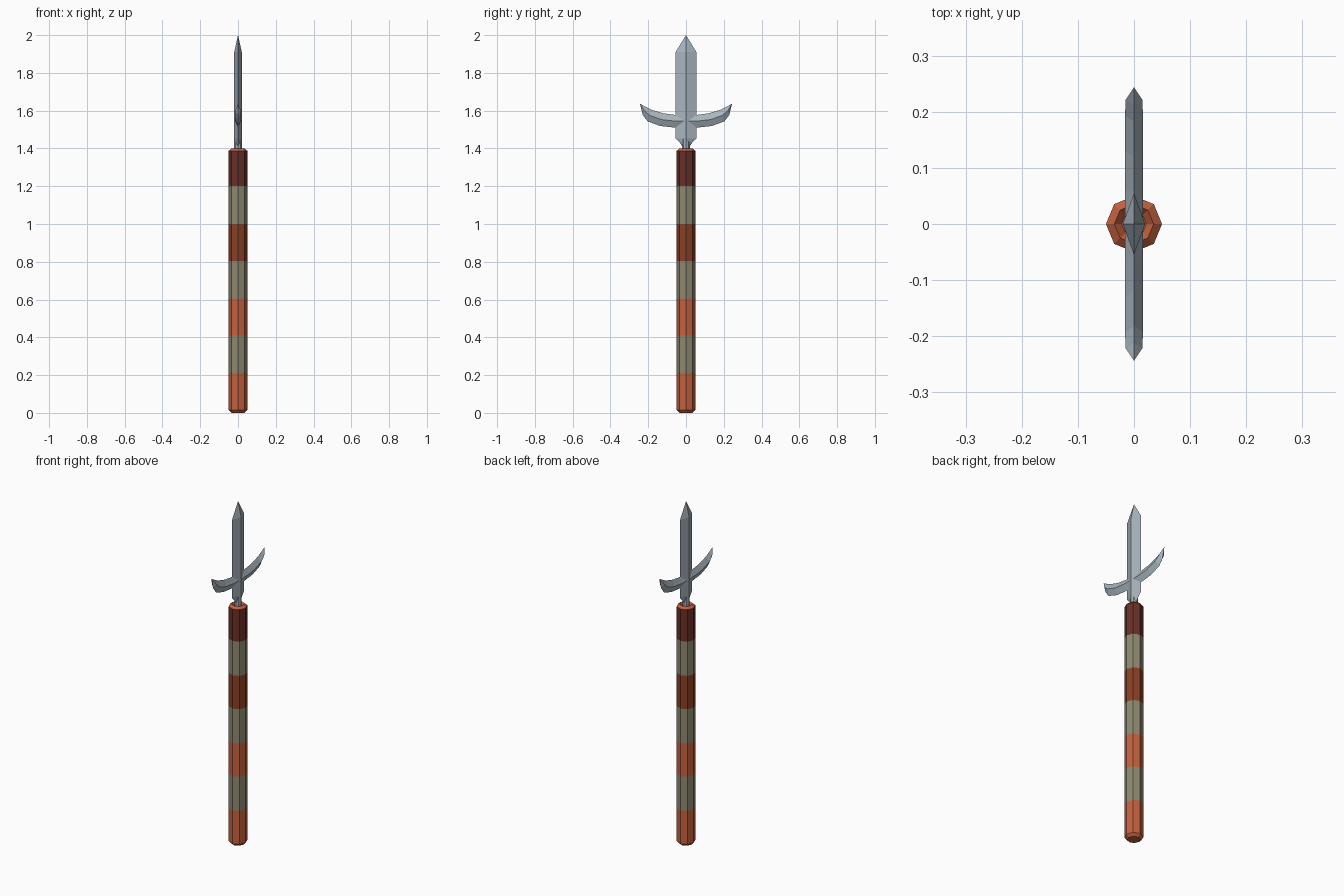
import bpy, bmesh, math

if "Cube" in bpy.data.objects:
    bpy.data.objects.remove(bpy.data.objects["Cube"])


def material(name, rgb):
    m = bpy.data.materials.new(name)
    m.diffuse_color = (*rgb, 1)
    m.use_nodes = True
    m.node_tree.nodes["Principled BSDF"].inputs["Base Color"].default_value = m.diffuse_color
    return m


ORANGE = material("orange", (0.55, 0.12, 0.05))
GREY = material("khaki_grey", (0.27, 0.25, 0.16))
BROWN = material("red_brown", (0.25, 0.05, 0.018))
MAROON = material("maroon", (0.14, 0.03, 0.021))
STEEL = material("steel", (0.39, 0.46, 0.51))


def loft(name, rings, mats, band=lambda i: 0):
    """Skin a list of equal-sized rings and cap the ends."""
    bm = bmesh.new()
    loops = [[bm.verts.new(p) for p in r] for r in rings]
    n = len(loops[0])
    for i in range(len(loops) - 1):
        a, b = loops[i], loops[i + 1]
        for k in range(n):
            j = (k + 1) % n
            f = bm.faces.new((a[k], a[j], b[j], b[k]))
            f.material_index = band(i)
    bm.faces.new(loops[0][::-1]).material_index = band(0)
    bm.faces.new(loops[-1]).material_index = band(len(loops) - 2)
    bmesh.ops.remove_doubles(bm, verts=bm.verts, dist=1e-5)
    bmesh.ops.recalc_face_normals(bm, faces=bm.faces)
    me = bpy.data.meshes.new(name)
    bm.to_mesh(me)
    bm.free()
    for m in mats:
        me.materials.append(m)
    ob = bpy.data.objects.new(name, me)
    bpy.context.collection.objects.link(ob)
    return ob


def octagon(r, z):
    return [(r * math.cos(k * math.pi / 4), r * math.sin(k * math.pi / 4), z)
            for k in range(8)]


def diamond(x, y, z):
    return [(x, 0, z), (0, y, z), (-x, 0, z), (0, -y, z)]


# Shaft: banded octagon with chamfered ends and a shallow socket on top
shaft = [(0.035, 0), (0.05, 0.015), (0.05, 0.21), (0.05, 0.41), (0.05, 0.605),
         (0.05, 0.805), (0.05, 1.0), (0.05, 1.2), (0.05, 1.387),
         (0.035, 1.4), (0.022, 1.385)]
bands = [0, 0, 1, 0, 1, 2, 1, 3, 0, 0]
loft("shaft", [octagon(r, z) for r, z in shaft],
     [ORANGE, GREY, BROWN, MAROON], lambda i: bands[i])

# Neck between shaft and blade
loft("blade_neck", [octagon(0.02, 1.37), octagon(0.02, 1.42),
                    diamond(0.02, 0.03, 1.44) and octagon(0.02, 1.45)], [STEEL])

# Blade: diamond section running up to a point
blade = [(0.018, 0.022, 1.415), (0.02, 0.035, 1.433), (0.02, 0.055, 1.453),
         (0.02, 0.055, 1.91), (0.0, 0.0, 2.0)]
b = loft("blade", [diamond(*s) for s in blade[:-1]] +
         [diamond(1e-4, 1e-4, 2.0)], [STEEL])

# Side prongs: upturned, diamond section: (top yz, ridge yz, bottom yz, half thickness)
prong = [((0, 1.577), (0, 1.545), (0, 1.511), 0.016),
         ((0.06, 1.578), (0.06, 1.545), (0.065, 1.511), 0.016),
         ((0.12, 1.586), (0.13, 1.553), (0.137, 1.519), 0.016),
         ((0.183, 1.605), (0.193, 1.575), (0.203, 1.543), 0.016),
         ((0.212, 1.619), (0.221, 1.600), (0.229, 1.577), 0.015),
         ((0.243, 1.637), (0.2432, 1.6365), (0.2434, 1.636), 0.0002)]
for side, s in (("left", -1), ("right", 1)):
    loft("prong_" + side,
         [[(0, s * t[0], t[1]), (x, s * m[0], m[1]), (0, s * u[0], u[1]),
           (-x, s * m[0], m[1])] for t, m, u, x in prong], [STEEL])
